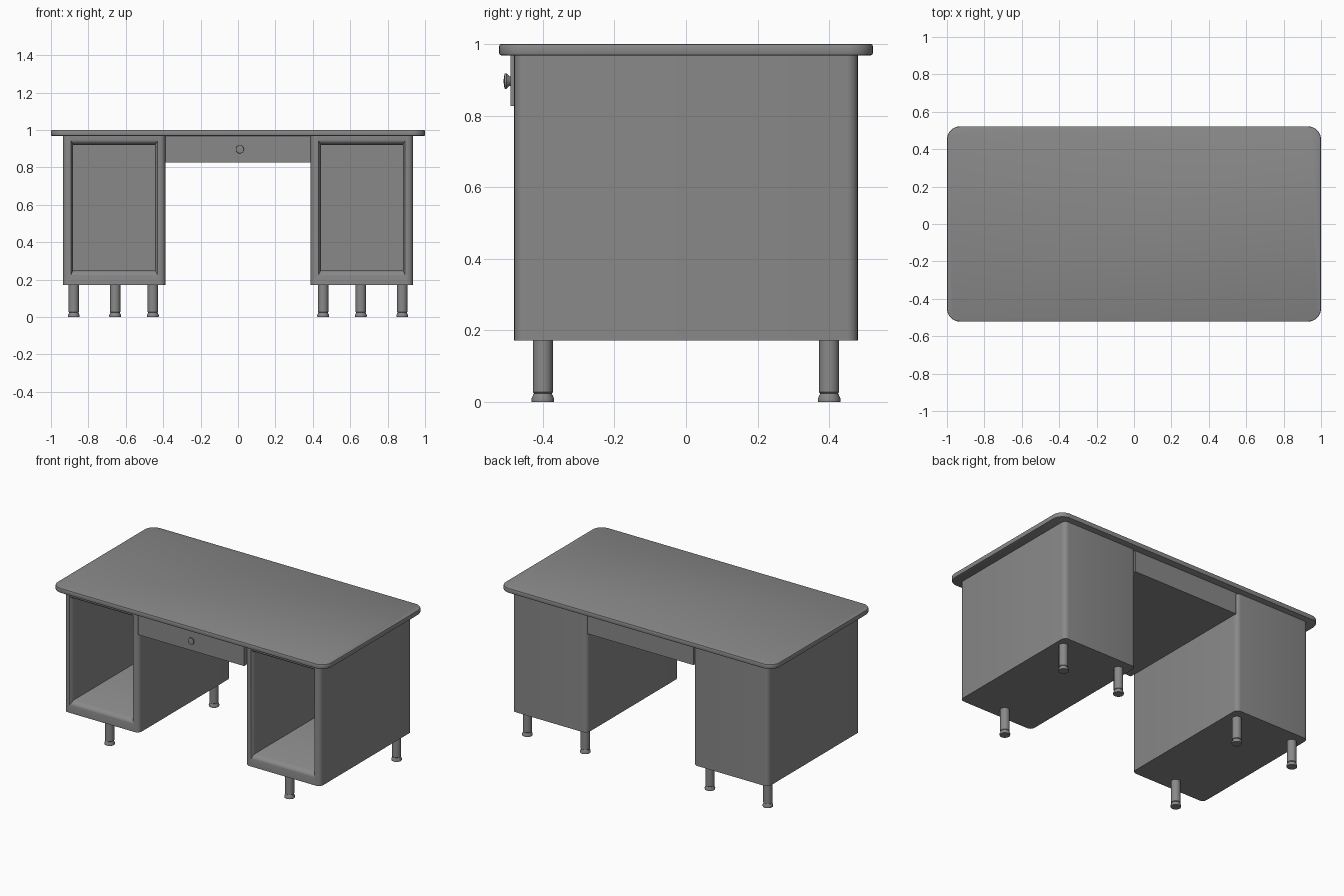
import bpy, bmesh, math
from mathutils import Matrix, Vector

cube = bpy.data.objects.get("Cube")
if cube:
    bpy.data.objects.remove(cube, do_unlink=True)

GREY = (0.25, 0.25, 0.25, 1)
paint = bpy.data.materials.new("grey_paint")
paint.use_nodes = True
paint.diffuse_color = GREY
paint.node_tree.nodes["Principled BSDF"].inputs["Base Color"].default_value = GREY


def finish(bm, name):
    bmesh.ops.recalc_face_normals(bm, faces=bm.faces)
    mesh = bpy.data.meshes.new(name)
    bm.to_mesh(mesh)
    bm.free()
    mesh.materials.append(paint)
    obj = bpy.data.objects.new(name, mesh)
    bpy.context.collection.objects.link(obj)
    bpy.ops.object.select_all(action='DESELECT')
    obj.select_set(True)
    bpy.context.view_layer.objects.active = obj
    bpy.ops.object.shade_smooth_by_angle(angle=math.radians(35))
    return obj


def box(lo, hi, radius=0, segments=5):
    """Box between two corners, with optional rounded vertical edges."""
    lo, hi = Vector(lo), Vector(hi)
    bm = bmesh.new()
    bmesh.ops.create_cube(bm, size=1)
    bmesh.ops.scale(bm, vec=hi - lo, verts=bm.verts)
    bmesh.ops.translate(bm, vec=(lo + hi) / 2, verts=bm.verts)
    if radius:
        upright = [e for e in bm.edges if abs(e.verts[0].co.z - e.verts[1].co.z) > 1e-4]
        bmesh.ops.bevel(bm, geom=upright, offset=radius, segments=segments,
                        profile=0.5, affect='EDGES')
    return bm


def lathe(name, profile, location, rotation=Matrix(), steps=24):
    """Spin a (radius, height) profile around its own axis."""
    bm = bmesh.new()
    verts = [bm.verts.new((r, 0, h)) for r, h in profile]
    edges = [bm.edges.new(pair) for pair in zip(verts, verts[1:])]
    bmesh.ops.spin(bm, geom=verts + edges, axis=(0, 0, 1), cent=(0, 0, 0),
                   angle=math.tau, steps=steps)
    bmesh.ops.remove_doubles(bm, verts=bm.verts, dist=1e-5)
    bmesh.ops.transform(bm, matrix=Matrix.Translation(location) @ rotation, verts=bm.verts)
    return finish(bm, name)


# Desktop with rounded corners and softened rims
bm = box((-1, -0.522, 0.968), (1, 0.522, 1), 0.07, 8)
rims = [e for e in bm.edges if any(len(f.verts) > 4 for f in e.link_faces)]
bmesh.ops.bevel(bm, geom=rims, offset=0.006, segments=2, profile=0.5, affect='EDGES')
finish(bm, "desktop")

# Open-fronted pedestals, each on one front leg and two back legs
LEG = [(0, 0), (0.031, 0), (0.032, 0.008), (0.025, 0.024), (0.028, 0.027),
       (0.028, 0.175), (0, 0.175)]
for side, label in ((1, "left"), (-1, "right")):
    mid = side * 0.662
    bm = box((mid - 0.274, -0.48, 0.172), (mid + 0.274, 0.48, 0.97), 0.03)
    front = min(bm.faces, key=lambda f: f.calc_center_median().y)
    # Half width, bottom, top and depth of each step into the opening
    for half, low, high, y in ((0.232, 0.222, 0.945, -0.48), (0.226, 0.236, 0.932, -0.472),
                               (0.219, 0.25, 0.92, -0.45), (0.219, 0.25, 0.92, 0.45)):
        front = bmesh.ops.extrude_discrete_faces(bm, faces=[front])["faces"][0]
        centre = front.calc_center_median()
        for v in front.verts:
            v.co = (mid + math.copysign(half, v.co.x - centre.x), y,
                    high if v.co.z > centre.z else low)
    finish(bm, label + "_pedestal")

    for name, x, y in (("front_leg", 0.657, -0.4), ("back_inner_leg", 0.455, 0.4),
                       ("back_outer_leg", 0.878, 0.4)):
        lathe(f"{label}_{name}", LEG, (side * x, y, 0))

# Centre drawer spanning the knee space
finish(box((-0.387, -0.49, 0.827), (0.387, 0.474, 0.97)), "centre_drawer")
lathe("drawer_knob", [(0, -0.002), (0.012, -0.002), (0.014, 0.004), (0.022, 0.012),
                      (0.021, 0.017), (0, 0.02)],
      (0.01, -0.49, 0.896), Matrix.Rotation(math.pi / 2, 4, 'X'))
